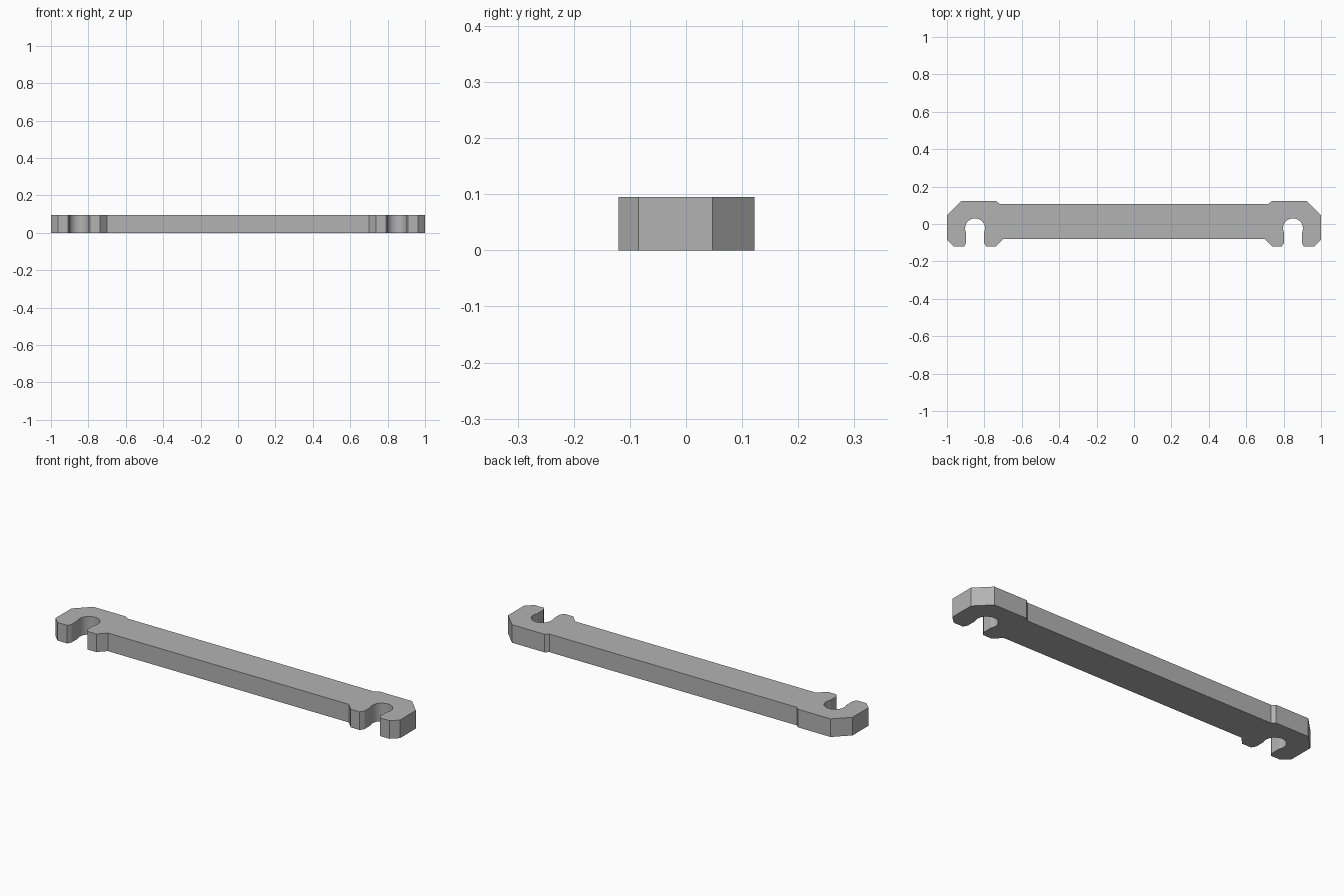
import bpy, bmesh, math

cube = bpy.data.objects.get("Cube")
if cube:
    bpy.data.objects.remove(cube, do_unlink=True)

THICK = 0.095
HOLE_X, HOLE_Y, HOLE_R = 0.85, -0.023, 0.053
SLOT = 0.047  # half width of the slot mouth

# Matte grey material
grey = bpy.data.materials.new("grey")
grey.use_nodes = True
color = (0.45, 0.45, 0.45, 1)
grey.diffuse_color = color
grey.node_tree.nodes["Principled BSDF"].inputs["Base Color"].default_value = color

# Round seat of the slot, an arc from the inner wall over to the outer wall
start = math.pi + math.acos(SLOT / HOLE_R)
end = -math.acos(SLOT / HOLE_R)
steps = 28
arc = []
for i in range(steps + 1):
    a = start + (end - start) * i / steps
    arc.append((HOLE_X + HOLE_R * math.cos(a), HOLE_Y + HOLE_R * math.sin(a)))

# Half outline: inner jaw, slot, outer jaw, then back along the rear edge
inner_jaw = [(0.70, -0.08), (0.738, -0.12), (0.79, -0.12), (HOLE_X - SLOT, -0.1)]
outer_jaw = [(HOLE_X + SLOT, -0.1), (0.908, -0.12), (0.963, -0.12), (1.0, -0.085)]
rear_edge = [(1.0, 0.047), (0.925, 0.122), (0.735, 0.122), (0.718, 0.107)]
half = inner_jaw + arc + outer_jaw + rear_edge
outline = half + [(-x, y) for x, y in reversed(half)]

# Extrude the full outline into the bar
bm = bmesh.new()
face = bm.faces.new([bm.verts.new((x, y, 0)) for x, y in outline])
up = bmesh.ops.extrude_face_region(bm, geom=[face], use_keep_orig=True)
top = [v for v in up["geom"] if isinstance(v, bmesh.types.BMVert)]
bmesh.ops.translate(bm, verts=top, vec=(0, 0, THICK))
bmesh.ops.recalc_face_normals(bm, faces=bm.faces)
mesh = bpy.data.meshes.new("slotted_bar")
bm.to_mesh(mesh)
bm.free()
mesh.materials.append(grey)

bar = bpy.data.objects.new("slotted_bar", mesh)
bpy.context.collection.objects.link(bar)
bpy.context.view_layer.objects.active = bar
bar.select_set(True)
bpy.ops.object.shade_smooth_by_angle(angle=math.radians(20))
